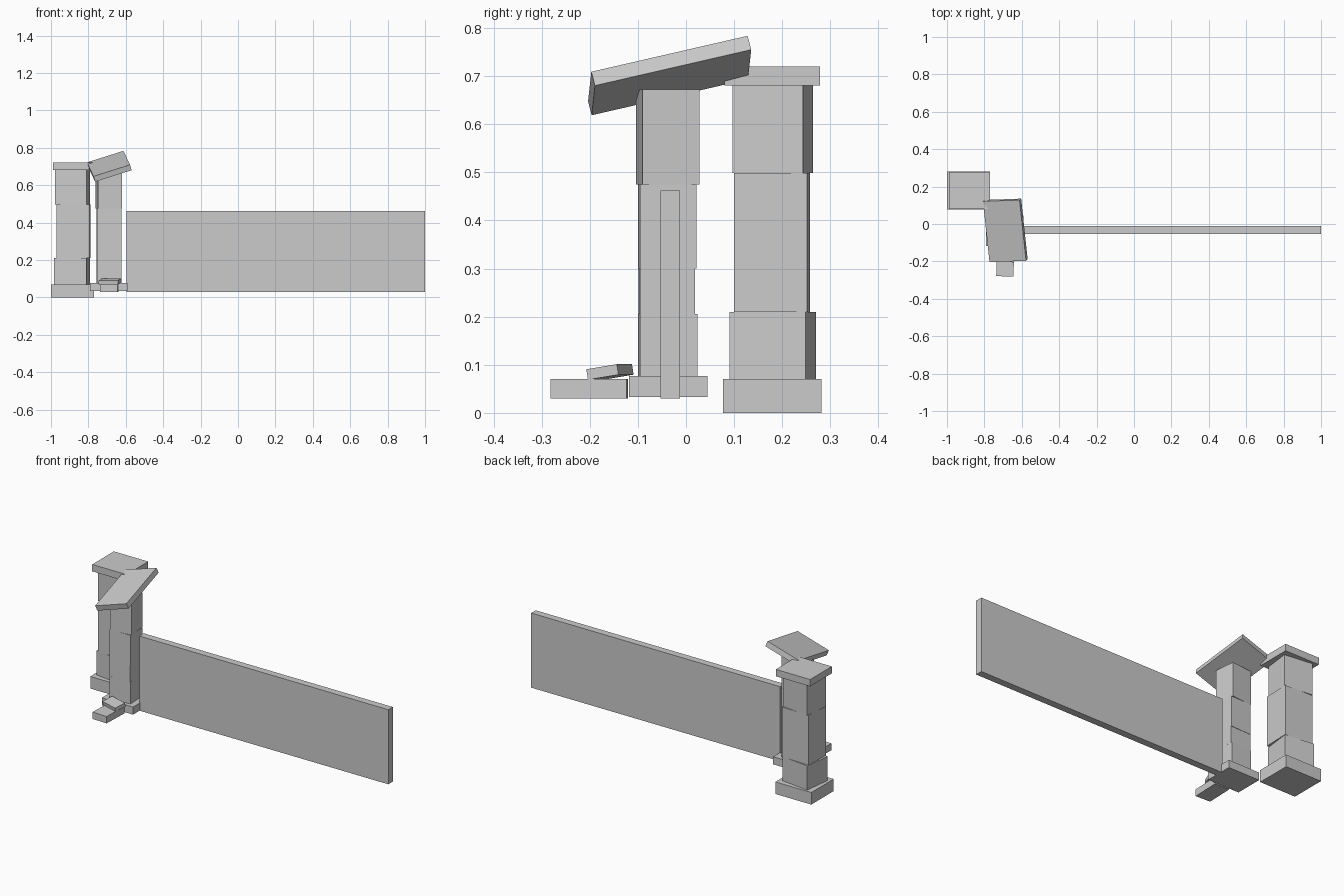
import bpy
from math import radians


def block(name, centre, size, rot=(0, 0, 0)):
    bpy.ops.mesh.primitive_cube_add(size=1, location=centre,
                                    rotation=[radians(a) for a in rot])
    ob = bpy.context.object
    ob.name = name
    ob.scale = size
    bpy.ops.object.transform_apply(location=False, rotation=False, scale=True)
    return ob


def span(name, x, y, z):
    return block(name, [(a + b) / 2 for a, b in (x, y, z)],
                 [b - a for a, b in (x, y, z)])


def stack(name, layers):
    # stacked stones, each twisted a little about the vertical
    for i, (x, y, w, d, z0, z1, twist) in enumerate(layers, 1):
        block(f"{name}_{i}", (x, y, (z0 + z1) / 2), (w, d, z1 - z0), (0, 0, twist))


# long wall panel
span("wall_panel", (-0.595, 1.0), (-0.053, -0.012), (0.03, 0.462))

# tall back pillar
span("back_pillar_base", (-1.0, -0.77), (0.077, 0.282), (0, 0.07))
stack("back_pillar_stone", [
    (-0.888, 0.18, 0.175, 0.16, 0.07, 0.21, -7),
    (-0.88, 0.179, 0.175, 0.152, 0.21, 0.498, -2),
    (-0.885, 0.18, 0.171, 0.148, 0.498, 0.682, -7),
])
span("back_pillar_cap", (-0.99, -0.77), (0.08, 0.278), (0.68, 0.72))

# front pillar
span("front_pillar_base", (-0.79, -0.59), (-0.118, 0.045), (0.033, 0.077))
stack("front_pillar_stone", [
    (-0.69, -0.038, 0.13, 0.119, 0.077, 0.205, 2),
    (-0.69, -0.040, 0.13, 0.115, 0.205, 0.30, 1.5),
    (-0.69, -0.039, 0.13, 0.117, 0.30, 0.475, 2),
    (-0.69, -0.038, 0.13, 0.119, 0.475, 0.672, 6),
])

# tilted roof slab on the front pillar
block("roof_slab", (-0.688, -0.034, 0.701), (0.205, 0.335, 0.031), (13.5, -17.5, 2))

# front step with a loose stone
block("step", (-0.688, -0.201, 0.05), (0.092, 0.158, 0.04), (0, 0, -2))
block("loose_stone", (-0.684, -0.158, 0.085), (0.108, 0.067, 0.022), (9, 0, -17))
